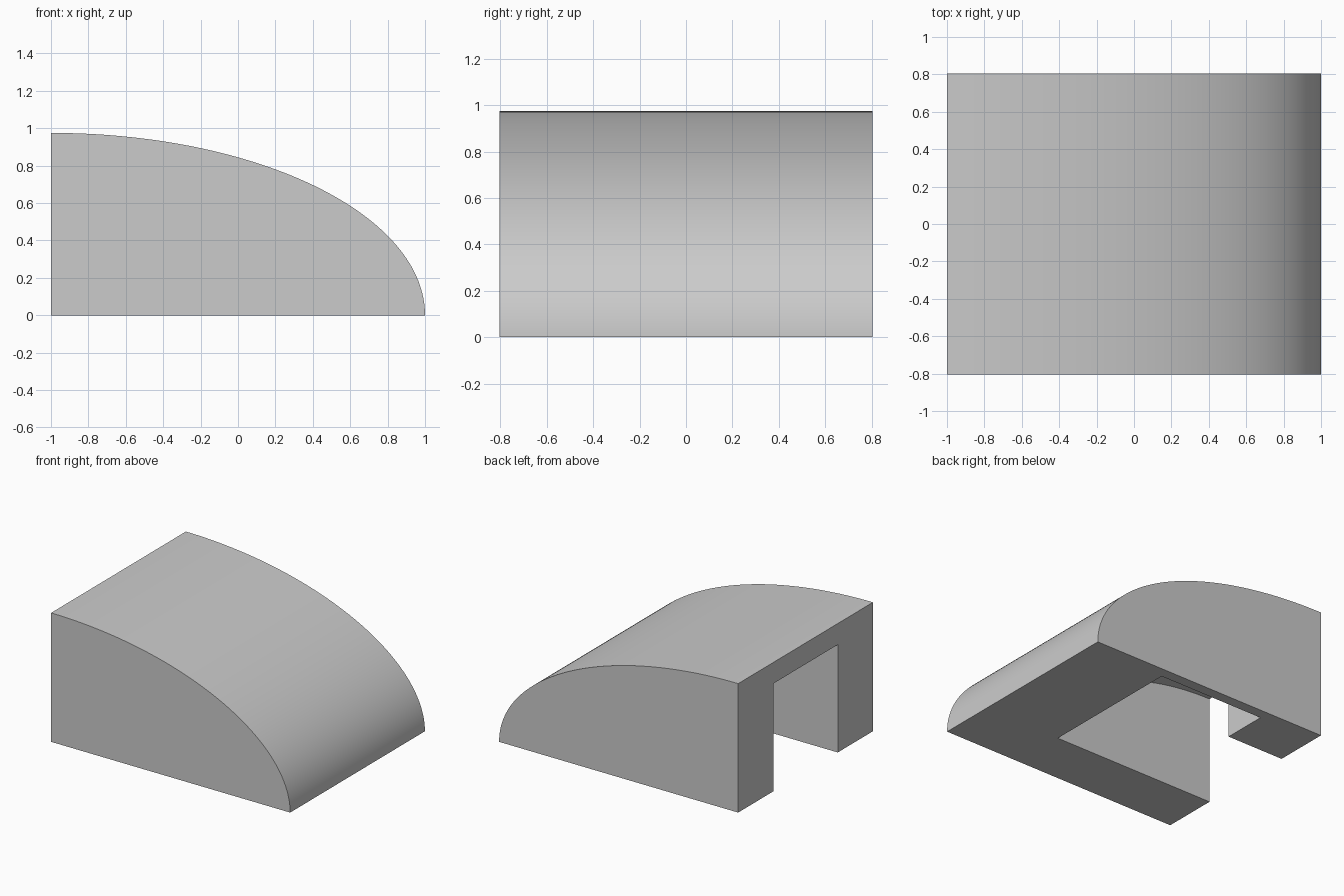
import bpy, bmesh
from math import sin, cos, pi

cube = bpy.data.objects.get("Cube")
if cube:
    bpy.data.objects.remove(cube, do_unlink=True)

BACK_X = -1.0          # flat, open end
BODY = (2.0, 0.975)    # outer quarter ellipse: length, height
CAVITY = (1.36, 0.815) # inner quarter ellipse
HALF_W = 0.805
DOOR = 0.385           # half width of the doorway
THIN_WALL_Y = 0.725    # inside of the thin wall
PILLAR_X = -0.525      # inner face of the pillar

grey = bpy.data.materials.new("plain_grey")
grey.use_nodes = True
colour = (0.6, 0.6, 0.6, 1)
grey.diffuse_color = colour
grey.node_tree.nodes["Principled BSDF"].inputs["Base Color"].default_value = colour


def prism(name, profile, y0, y1):
    """Extrude an x-z profile from y0 to y1."""
    bm = bmesh.new()
    face = bm.faces.new([bm.verts.new((x, y0, z)) for x, z in profile])
    side = bmesh.ops.extrude_face_region(bm, geom=[face])["geom"]
    verts = [v for v in side if isinstance(v, bmesh.types.BMVert)]
    bmesh.ops.translate(bm, verts=verts, vec=(0, y1 - y0, 0))
    bmesh.ops.recalc_face_normals(bm, faces=bm.faces)
    mesh = bpy.data.meshes.new(name)
    bm.to_mesh(mesh)
    bm.free()
    mesh.materials.append(grey)
    obj = bpy.data.objects.new(name, mesh)
    bpy.context.collection.objects.link(obj)
    return obj


def quarter_ellipse(size, steps=64):
    a, b = size
    return [(BACK_X + a * cos(pi / 2 * i / steps), b * sin(pi / 2 * i / steps))
            for i in range(steps + 1)]


def subtract(target, cutter):
    """Cut one object out of another and remove the cutter."""
    cutter.hide_render = True
    mod = target.modifiers.new("cut", "BOOLEAN")
    mod.operation = "DIFFERENCE"
    mod.solver = "EXACT"
    mod.object = cutter
    bpy.ops.object.select_all(action="DESELECT")
    bpy.context.view_layer.objects.active = target
    target.select_set(True)
    bpy.ops.object.modifier_apply(modifier=mod.name)
    bpy.data.objects.remove(cutter, do_unlink=True)


# Solid curved body
body = prism("curved_body", quarter_ellipse(BODY) + [(BACK_X, 0)], -HALF_W, HALF_W)

# Cavity under the curve, open below and at the flat end
low, out = -0.1, BACK_X - 0.1
outline = ([(BACK_X + CAVITY[0], low)] + quarter_ellipse(CAVITY)
           + [(out, CAVITY[1]), (out, low)])
cavity = prism("cavity_cutter", outline, -DOOR, THIN_WALL_Y)

# Pillar beside the doorway stays solid
pillar = prism("pillar_space", [(-2, -1), (PILLAR_X, -1), (PILLAR_X, 2), (-2, 2)], DOOR, 1)
subtract(cavity, pillar)
subtract(body, cavity)

# Smooth curves with crisp edges
bpy.ops.object.select_all(action="DESELECT")
body.select_set(True)
bpy.context.view_layer.objects.active = body
bpy.ops.object.shade_smooth_by_angle()
